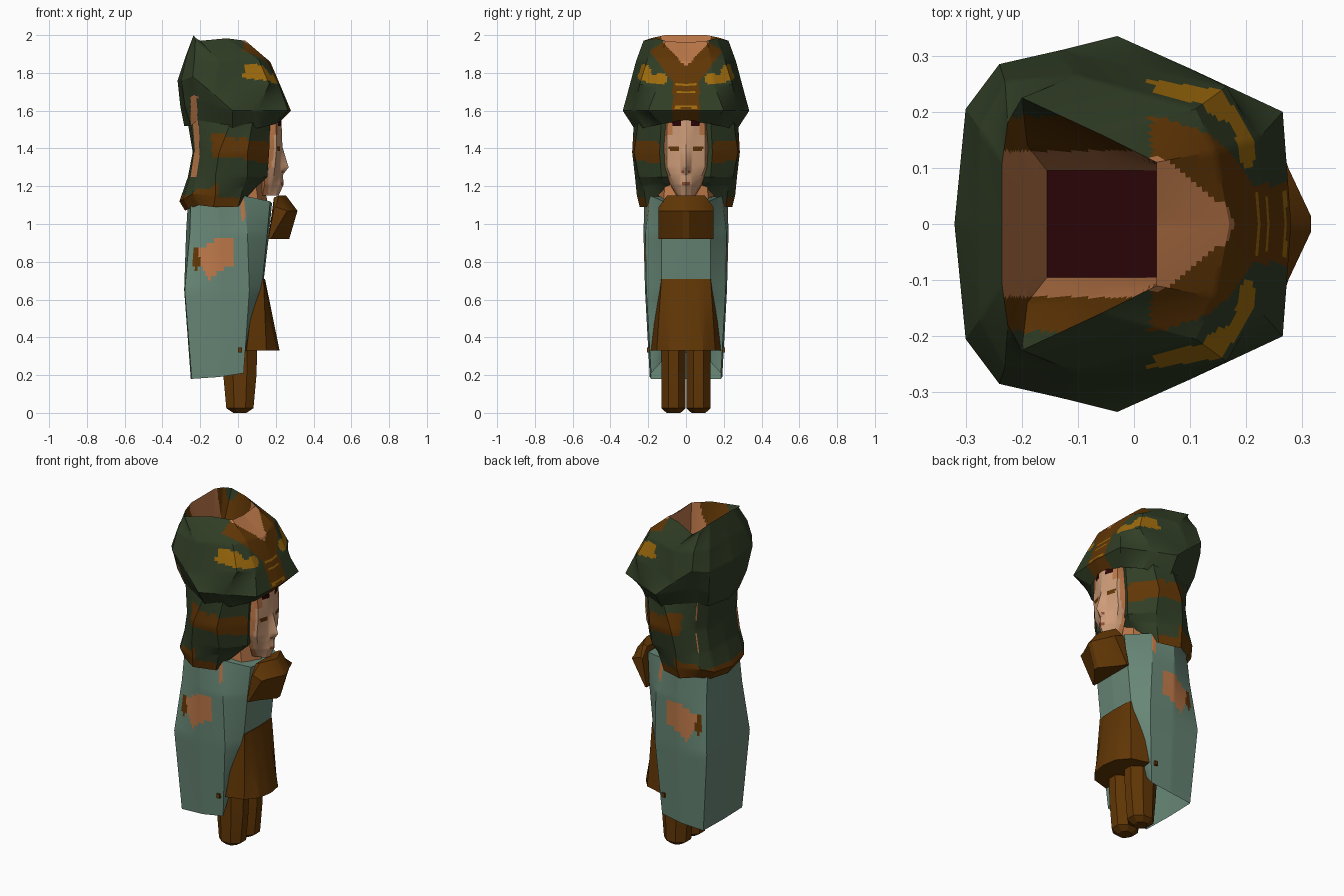
import bpy, bmesh
from math import cos, sin, pi

cube = bpy.data.objects.get("Cube")
if cube:
    bpy.data.objects.remove(cube)


def material(name, r, g, b):
    m = bpy.data.materials.new(name)
    m.use_nodes = True
    col = tuple((c / 255) ** 2.2 for c in (r, g, b)) + (1,)
    m.diffuse_color = col
    bsdf = m.node_tree.nodes["Principled BSDF"]
    bsdf.inputs["Base Color"].default_value = col
    bsdf.inputs["Roughness"].default_value = 0.9
    return m


MATS = [material("dark green cloth", 52, 64, 42), material("brown cloth", 97, 57, 14),
        material("teal cloth", 103, 133, 117), material("tan skin", 188, 120, 75),
        material("pale skin", 205, 155, 120), material("gold trim", 156, 106, 20),
        material("dark maroon", 46, 13, 16), material("lip", 140, 78, 56)]
GREEN, BROWN, TEAL, SKIN, PALE, GOLD, MAROON, LIP = range(8)


def mix(a, b, t):
    return tuple(p + (q - p) * t for p, q in zip(a, b))


def mix_ring(a, b, t):
    return [mix(p, q, t) for p, q in zip(a, b)]


def loft(name, halves, rule, steps=1, caps=(False, False), mirror=True):
    """Skin closed rings, each given as its +y half from front to back."""
    bm = bmesh.new()
    rings = []
    for half in halves:
        ring = list(half)
        if mirror:
            ring += [(x, -y, z) for x, y, z in reversed(half[1:-1])]
        n = len(ring)
        rings.append([mix(ring[i], ring[(i + 1) % n], s / steps)
                      for i in range(n) for s in range(steps)])
    fine = [mix_ring(rings[i], rings[i + 1], s / steps)
            for i in range(len(rings) - 1) for s in range(steps)] + [rings[-1]]
    grid = [[bm.verts.new(p) for p in ring] for ring in fine]
    n = len(grid[0])
    for a, b in zip(grid, grid[1:]):
        for i in range(n):
            j = (i + 1) % n
            bm.faces.new((a[i], a[j], b[j], b[i]))
    for use, ring in zip(caps, (grid[0], grid[-1])):
        if use:
            bm.faces.new(ring)
    bmesh.ops.recalc_face_normals(bm, faces=bm.faces)
    for f in bm.faces:
        f.material_index = rule(*f.calc_center_median()) if callable(rule) else rule
    me = bpy.data.meshes.new(name)
    bm.to_mesh(me)
    bm.free()
    for m in MATS:
        me.materials.append(m)
    ob = bpy.data.objects.new(name, me)
    bpy.context.collection.objects.link(ob)
    bpy.ops.object.select_all(action="DESELECT")
    ob.select_set(True)
    bpy.context.view_layer.objects.active = ob
    bpy.ops.object.shade_smooth_by_angle(angle=0.45)


def level(z, *points):
    return [(x, y, z) for x, y in points]


def blob(u, v, cu, cv, ru, rv):
    return ((u - cu) / ru) ** 2 + ((v - cv) / rv) ** 2 < 1


# Hood: faceted crown with a painted front stripe and gold wings
def hood_colour(x, y, z):
    w = abs(y)
    if -.25 < x < -.215 and z < 1.68 and y < -.15:
        return SKIN
    if x > .03:
        if z > 1.83 + w * 1.1 and w < .13:
            return SKIN
        if w < .055 and min(abs(z - c) for c in (1.74, 1.7, 1.62)) < .006:
            return GOLD
        if w < .07 + max(0, z - 1.76) * .8:
            return BROWN
        if (blob(w, z, .225, 1.8, .042, .045) or blob(w, z, .13, 1.77, .035, .03)
                or blob(w, z, .18, 1.765, .04, .02)):
            return GOLD
    return GREEN


rim = [(.04, 0, 1.96), (.04, .11, 1.97), (-.06, .16, 1.983), (-.2, .225, 1.97),
       (-.225, .18, 1.985), (-.235, .11, 2.0), (-.235, 0, 2.0)]
loft("hood", [
    rim,
    [(.17, 0, 1.86), (.145, .13, 1.88), (.11, .205, 1.87), (-.1, .265, 1.86),
     (-.23, .255, 1.88), (-.275, .17, 1.88), (-.28, 0, 1.88)],
    [(.23, 0, 1.72), (.22, .15, 1.73), (.165, .245, 1.74), (-.13, .31, 1.69),
     (-.24, .285, 1.78), (-.3, .205, 1.76), (-.32, 0, 1.76)],
    [(.28, 0, 1.6), (.265, .2, 1.6), (.1, .277, 1.6), (-.03, .335, 1.6),
     (-.22, .245, 1.66), (-.28, .18, 1.62), (-.305, 0, 1.62)],
    [(.23, 0, 1.55), (.2, .13, 1.53), (.12, .22, 1.51), (-.03, .27, 1.5),
     (-.21, .2, 1.55), (-.25, .15, 1.52), (-.285, 0, 1.52)]], hood_colour, 13)


# Hollow inside the open top, with its dark floor
def lining_colour(x, y, z):
    if z < 1.605:
        return MAROON
    return GREEN if abs(y) > .19 else BROWN if abs(y) > .13 else SKIN


loft("hood_lining", [
    rim,
    level(1.8, (.042, 0), (.042, .105), (-.05, .125), (-.19, .14),
          (-.2, .12), (-.2, .07), (-.2, 0)),
    level(1.6, (.044, 0), (.044, .095), (-.05, .095), (-.155, .095),
          (-.155, .06), (-.155, .03), (-.155, 0))], lining_colour, 9, (False, True))


# Drape: striped cloth around the neck, with a bare strip at the back corner
def drape_colour(x, y, z):
    w = abs(y)
    if x < -.205 and z > 1.25 and (-.2 < y < -.15 or .192 < y < .2):
        return SKIN
    if z < (1.24 + .3 * x + .01 * cos(x * 60) if x < -.1 else 1.14) and x < .01:
        return BROWN
    if abs(x + .01) < (z - 1.44) * .7:
        return GREEN
    low = 1.35 - .2 * max(x, 0)
    if -.14 < x and w > .14 and low < z < low + .11 + .03 * (x < -.06):
        return BROWN
    return GREEN


loft("drape", [
    level(1.56, (.14, 0), (.17, .13), (.08, .25), (-.03, .275), (-.21, .2), (-.25, .13), (-.27, 0)),
    level(1.38, (.13, 0), (.165, .14), (.05, .275), (-.1, .285), (-.2, .2), (-.235, .14), (-.24, 0)),
    level(1.25, (.13, 0), (.155, .13), (.05, .25), (-.12, .27), (-.22, .2), (-.255, .14), (-.265, 0)),
    [(.1, 0, 1.21), (.125, .12, 1.22), (.03, .225, 1.2), (-.12, .26, 1.15),
     (-.24, .21, 1.16), (-.29, .14, 1.13), (-.31, 0, 1.12)],
    [(.1, 0, 1.2), (.1, .1, 1.2), (0, .21, 1.09), (-.13, .245, 1.09),
     (-.21, .2, 1.1), (-.26, .13, 1.08), (-.28, 0, 1.07)]], drape_colour, 9)


# Face with sculpted nose, eyes and lips
def face_colour(x, y, z):
    w = abs(y)
    if z > 1.52 and .025 < w < .07:
        return MAROON
    if abs(z - 1.4 - (w - .06) * .15) < .012 and .04 < w < .095:
        return BROWN
    if abs(z - 1.212) < .009 and w < .02 or abs(z - 1.277) < .006 and .01 < w < .025:
        return LIP
    return SKIN if w > .105 or x < .16 or (z > 1.48 and w > .07) else PALE


loft("face", [
    level(1.55, (.23, 0), (.225, .04), (.2, .1), (.14, .11), (.12, 0)),
    level(1.41, (.235, 0), (.225, .03), (.205, .1), (.14, .125), (.12, 0)),
    level(1.3, (.268, 0), (.225, .03), (.195, .1), (.14, .115), (.12, 0)),
    level(1.26, (.237, 0), (.225, .03), (.19, .085), (.14, .1), (.12, 0)),
    level(1.21, (.242, 0), (.222, .03), (.18, .065), (.14, .085), (.12, 0)),
    level(1.15, (.215, 0), (.2, .025), (.165, .04), (.13, .05), (.1, 0))],
    face_colour, 9, (True, True))

# Neck between the face and the robe
loft("neck", [level(1.24, (.13, 0), (.09, .11), (0, .14), (-.1, 0)),
              level(1.1, (.16, 0), (.11, .12), (0, .15), (-.1, 0))], SKIN)


# Robe: long teal body with bare elbows
def robe_colour(x, y, z):
    w = abs(y)
    if w > .15 and .015 < x < .035 and z > 1.02:
        return SKIN
    if x > -.08:
        bottom = .77
    else:
        bottom = .7 + max((x + .155) * .8, (-.155 - x) * 2.3)
    if w > .15 and -.21 < x < -.02 and bottom < z < .92 - max(0, -.11 - x) * .6:
        return SKIN
    if w > .13 and blob(x, z, -.222, .81, .018, .06):
        return BROWN
    return TEAL


loft("robe", [
    [(.18, 0, 1.11), (.17, .12, 1.12), (.03, .19, 1.15), (-.1, .22, 1.15),
     (-.25, .15, 1.13), (-.265, 0, 1.12)],
    level(.95, (.165, 0), (.155, .13), (.05, .215), (-.1, .225), (-.255, .17), (-.275, 0)),
    level(.65, (.13, 0), (.125, .13), (.06, .21), (-.1, .217), (-.282, .205), (-.285, 0)),
    [(0, 0, .32), (.02, .13, .27), (.03, .185, .21), (-.1, .192, .19),
     (-.245, .185, .18), (-.25, 0, .18)]], robe_colour, 12, (True, False))

# Apron flaring out below the waist in a rounded sheet
loft("apron", [level(.71, (.143, 0), (.14, .08), (.135, .13), (.09, .14), (.05, 0)),
               level(.33, (.22, 0), (.205, .09), (.15, .155), (.045, .185), (.02, 0))],
     BROWN, 3, (True, True))

# Joined sleeve cuffs in front of the chest, their undersides cut back
profile = [(.16, .92), (.28, .92), (.32, 1.07), (.26, 1.15), (.19, 1.14)]


def cuff(y, push, drop):
    return [(x - (push * (1.8 if z < 1 else 1) if x > .2 else 0), y,
             z - (drop if z > 1.1 else 0)) for x, z in profile]


loft("sleeve_cuffs", [cuff(-.145, .06, .06), cuff(-.1, .045, 0), cuff(-.015, .005, 0),
                      cuff(.015, .005, 0), cuff(.1, .045, 0), cuff(.145, .06, .06)],
     BROWN, 1, (True, True), False)

# Two squarish lower legs
for side, label in ((1, "back"), (-1, "front")):
    rings = []
    for z, cx, r in ((.45, .005, .1), (.2, .01, .088), (.025, .01, .072), (0, .01, .035)):
        ry = .07 if z else .04
        rings.append([(cx + r * cos(a * pi / 4 + pi / 8) * 1.08,
                       side * .066 + ry * sin(a * pi / 4 + pi / 8), z) for a in range(8)])
    loft(label + "_side_leg", rings, BROWN, 1, (True, True), False)

# Small brown toggles on the robe sides
for side, label in ((1, "back"), (-1, "front")):
    rings = [[(x, side * y, z) for x, z in ((0, .32), (.02, .32), (.02, .345), (0, .345))]
             for y in (.185, .206)]
    loft(label + "_side_toggle", rings, BROWN, 1, (True, True), False)
